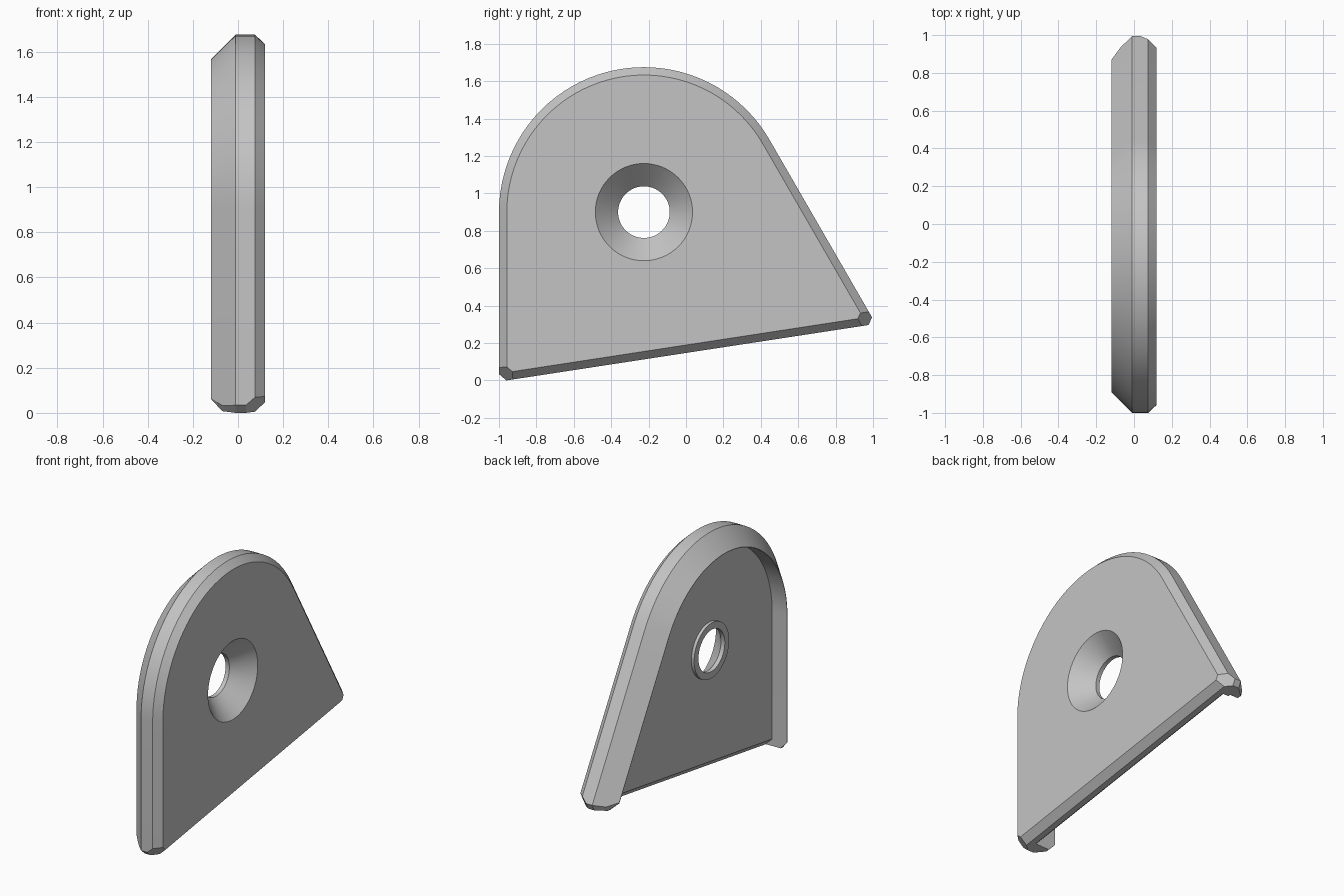
import bpy, bmesh, math
from mathutils import Vector

cube = bpy.data.objects.get("Cube")
if cube:
    bpy.data.objects.remove(cube, do_unlink=True)

# Outline: upright edge, round top, sloping edge, tilted bottom
CY, CZ, R = -0.225, 0.9, 0.775
TILT, BASE = 0.153, 0.147
SLOPE = math.radians(30)

grey = bpy.data.materials.new("plain_grey")
grey.use_nodes = True
grey.diffuse_color = (0.55, 0.55, 0.55, 1)
grey.node_tree.nodes["Principled BSDF"].inputs["Base Color"].default_value = (0.55, 0.55, 0.55, 1)


def bottom_z(y, inset=0.0):
    return BASE + TILT * y + inset * math.hypot(1, TILT)


def outline(x, side, bottom, corner, steps=40):
    """Ring at depth x, inset from its sides and bottom, with cut corners."""
    r = R - side
    ring = []
    for i in range(steps + 1):
        a = math.pi + (SLOPE - math.pi) * i / steps
        ring.append(Vector((x, CY + r * math.cos(a), CZ + r * math.sin(a))))
    first, last = ring[0], ring[-1]
    down = Vector((0, math.sin(SLOPE), -math.cos(SLOPE)))
    t = (last.z - bottom_z(last.y, bottom)) / (math.cos(SLOPE) + TILT * math.sin(SLOPE))
    tip = last + down * t
    heel = Vector((x, first.y, bottom_z(first.y, bottom)))
    along = (tip - heel).normalized()
    ring += [tip - down * corner, tip - along * corner,
             heel + along * corner, heel + Vector((0, 0, corner))]
    return ring


def circle(x, r, steps=64):
    return [Vector((x, CY + r * math.cos(a), CZ + r * math.sin(a)))
            for a in (2 * math.pi * i / steps for i in range(steps))]


def loft(name, rings):
    """Closed solid through matching rings."""
    bm = bmesh.new()
    loops = [[bm.verts.new(p) for p in ring] for ring in rings]
    for a, b in zip(loops, loops[1:]):
        for i in range(len(a)):
            j = (i + 1) % len(a)
            bm.faces.new((a[i], a[j], b[j], b[i]))
    bm.faces.new(loops[0])
    bm.faces.new(loops[-1])
    bmesh.ops.recalc_face_normals(bm, faces=bm.faces)
    mesh = bpy.data.meshes.new(name)
    bm.to_mesh(mesh)
    bm.free()
    mesh.materials.append(grey)
    obj = bpy.data.objects.new(name, mesh)
    bpy.context.collection.objects.link(obj)
    return obj


def combine(target, tool, operation):
    bpy.context.view_layer.objects.active = target
    mod = target.modifiers.new(operation.lower(), 'BOOLEAN')
    mod.operation, mod.solver, mod.object = operation, 'EXACT', tool
    bpy.ops.object.modifier_apply(modifier=mod.name)
    bpy.data.objects.remove(tool, do_unlink=True)


# Chamfered body, tapering to a thin rim at the back
plate = loft("bracket_plate", [
    outline(0.12, 0.042, 0.042, 0.03),
    outline(0.075, 0, 0, 0.075),
    outline(0.035, 0, 0, 0.04),
    outline(-0.01, 0, 0, 0.04),
    outline(-0.07, 0.06, 0, 0.03),
    outline(-0.12, 0.11, 0.05, 0.005),
])

# Recess behind the plate, open at the bottom
combine(plate, loft("recess_cutter", [
    outline(-0.01, 0.113, -0.3, 0.01),
    outline(-0.3, 0.113, -0.3, 0.01)]), 'DIFFERENCE')

# Chamfer along the lower back edge, between the rim ends
combine(plate, loft("edge_cutter", [
    [Vector((x, y, bottom_z(y, d))) for x, d in ((0.035, 0), (-0.012, 0.047), (-0.06, -0.05))]
    for y in (-0.885, 0.88)]), 'DIFFERENCE')

# Low round boss, then the countersunk hole
combine(plate, loft("hole_boss", [circle(0.02, 0.183), circle(-0.03, 0.183)]), 'UNION')
combine(plate, loft("hole_cutter", [
    circle(0.14, 0.28), circle(-0.002, 0.138), circle(-0.2, 0.138)]), 'DIFFERENCE')

bpy.ops.object.select_all(action='DESELECT')
plate.select_set(True)
bpy.context.view_layer.objects.active = plate
bpy.ops.object.shade_smooth_by_angle(angle=math.radians(20))
